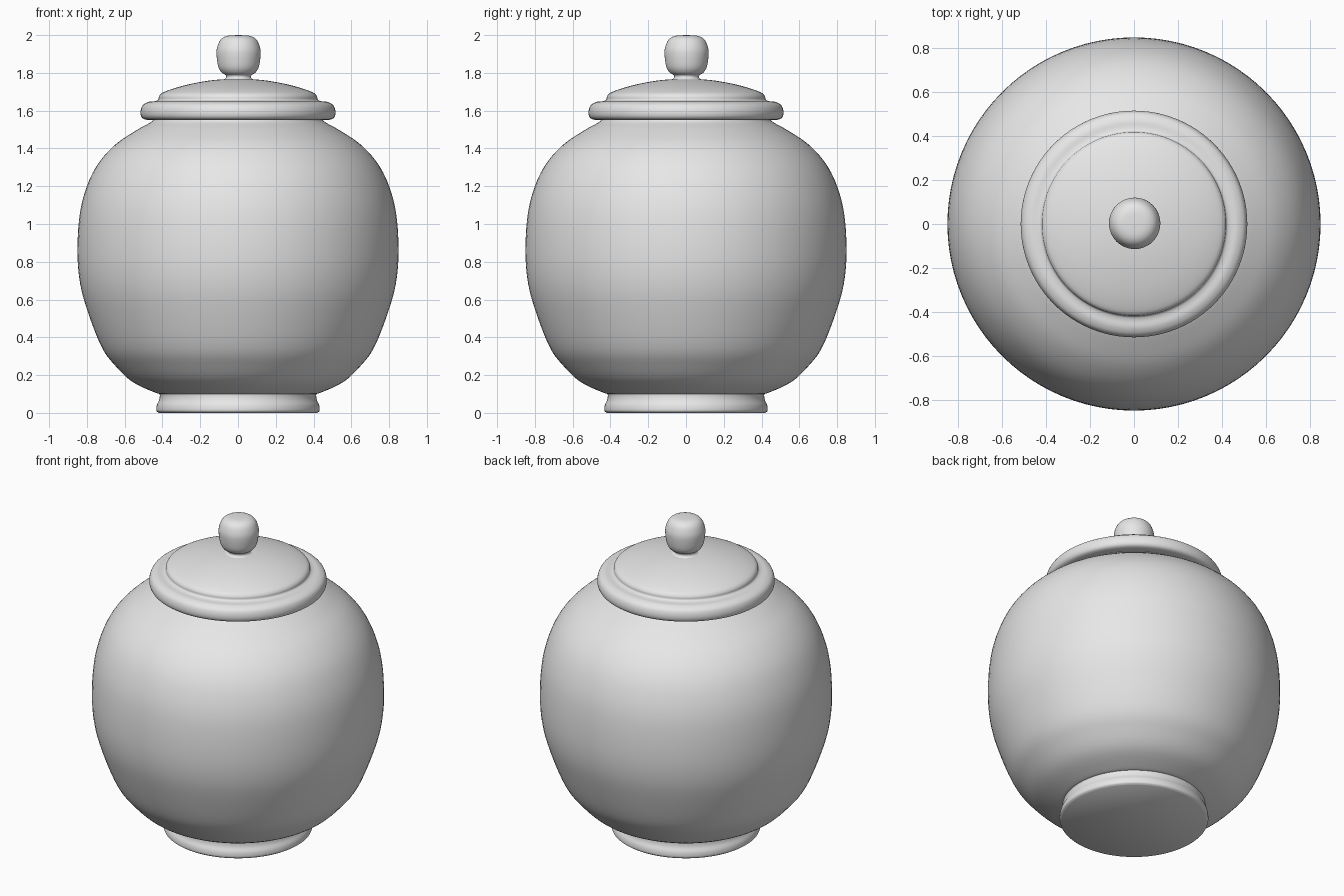
import bpy, bmesh, math
from mathutils import Vector

default = bpy.data.objects.get("Cube")
if default:
    bpy.data.objects.remove(default, do_unlink=True)

# One plain glaze for the whole jar
GREY = (0.8, 0.8, 0.8, 1.0)
glaze = bpy.data.materials.new("pale grey glaze")
glaze.use_nodes = True
glaze.diffuse_color = GREY
glaze.node_tree.nodes["Principled BSDF"].inputs["Base Color"].default_value = GREY


def smooth_profile(points, steps):
    """Catmull-Rom curve through (radius, height) points."""
    p = [Vector(q) for q in points]
    p = [2 * p[0] - p[1]] + p + [2 * p[-1] - p[-2]]
    out = []
    for a, b, c, d in zip(p, p[1:], p[2:], p[3:]):
        for i in range(steps):
            t = i / steps
            out.append(0.5 * (2 * b + (c - a) * t + (2 * a - 5 * b + 4 * c - d) * t * t
                              + (3 * b - a - 3 * c + d) * t ** 3))
    return out + [p[-2]]


def lathe(name, points, steps=5, sides=96, centre=(0, 0)):
    """Spin a profile around the vertical axis and cap both ends."""
    bm = bmesh.new()
    rings = []
    for r, z in smooth_profile(points, steps):
        r = max(r, 0.002)
        rings.append([bm.verts.new((centre[0] + r * math.cos(k * math.tau / sides),
                                    centre[1] + r * math.sin(k * math.tau / sides), z))
                      for k in range(sides)])
    for low, high in zip(rings, rings[1:]):
        for k in range(sides):
            n = (k + 1) % sides
            bm.faces.new((low[k], low[n], high[n], high[k]))
    bm.faces.new(rings[0][::-1])
    bm.faces.new(rings[-1])
    bmesh.ops.recalc_face_normals(bm, faces=bm.faces)
    mesh = bpy.data.meshes.new(name)
    bm.to_mesh(mesh)
    bm.free()
    mesh.materials.append(glaze)
    obj = bpy.data.objects.new(name, mesh)
    bpy.context.collection.objects.link(obj)
    bpy.ops.object.select_all(action="DESELECT")
    obj.select_set(True)
    bpy.context.view_layer.objects.active = obj
    bpy.ops.object.shade_smooth_by_angle(angle=math.radians(40))
    return obj


# Foot ring with a flat base
lathe("foot", [(0.42, 0), (0.432, 0.012), (0.43, 0.04), (0.417, 0.07),
               (0.415, 0.1), (0.43, 0.125)])

# Round belly, rising to the short neck under the lid
lathe("belly", [(0.40, 0.1), (0.44, 0.108), (0.56, 0.165), (0.65, 0.25), (0.72, 0.345),
                (0.79, 0.52), (0.835, 0.68), (0.85, 0.85), (0.838, 1.05), (0.8, 1.2),
                (0.74, 1.32), (0.65, 1.42), (0.54, 1.495), (0.46, 1.54), (0.45, 1.56)])

# Lid with a rolled rim, a step and a shallow dome
lathe("lid", [(0.43, 1.55), (0.485, 1.552), (0.51, 1.565), (0.516, 1.595), (0.505, 1.628),
              (0.475, 1.646), (0.44, 1.65), (0.422, 1.658), (0.417, 1.678), (0.395, 1.697),
              (0.32, 1.724), (0.22, 1.748), (0.12, 1.763), (0.03, 1.768)])

# Knob on a narrow stem
lathe("knob", [(0.09, 1.76), (0.068, 1.772), (0.068, 1.788), (0.09, 1.802), (0.108, 1.835),
               (0.117, 1.9), (0.112, 1.94), (0.094, 1.977), (0.06, 1.996), (0.0, 2.0)],
      sides=48, centre=(0.003, 0.003))
